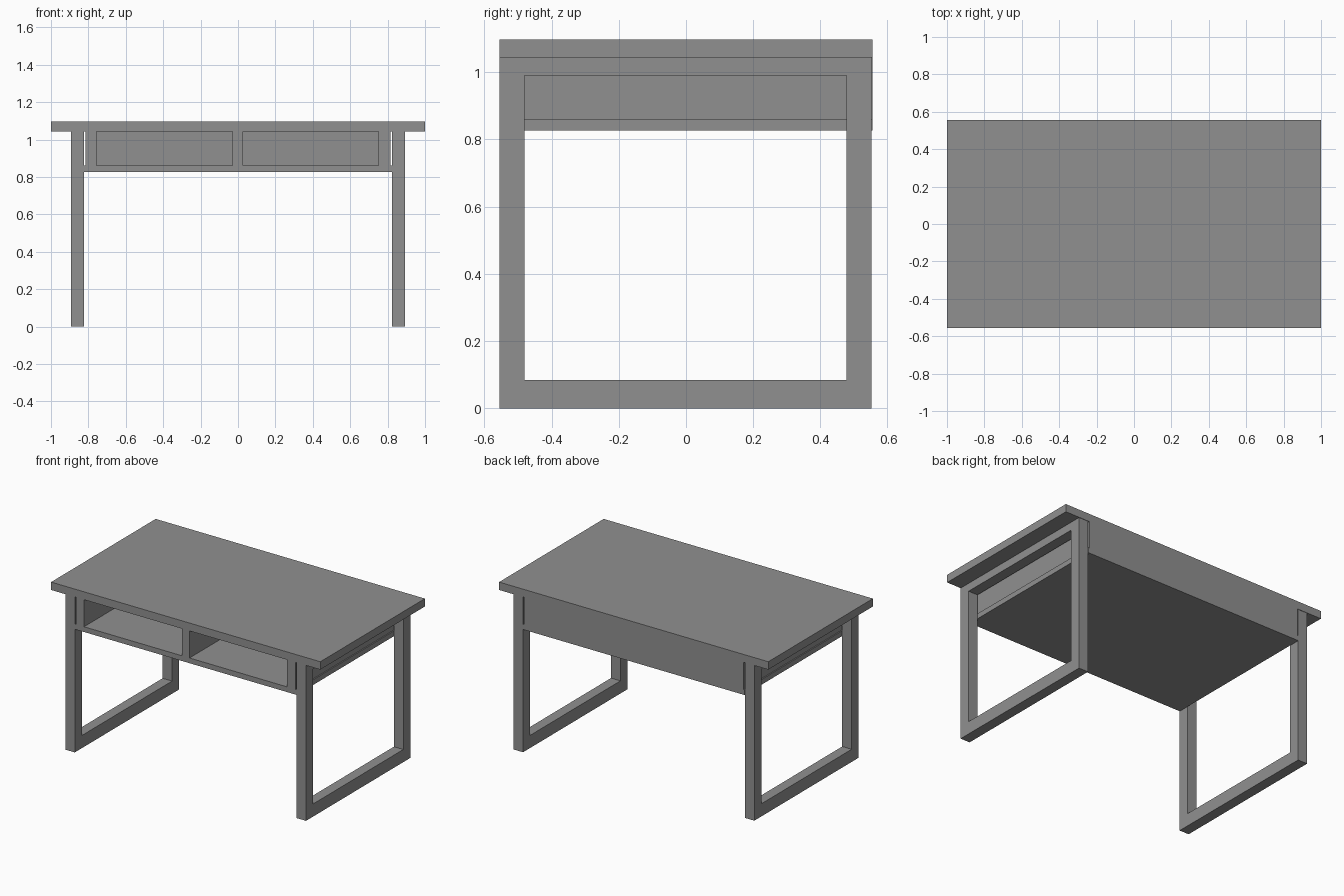
import bpy
import bmesh
from mathutils import Vector

cube = bpy.data.objects.get("Cube")
if cube:
    bpy.data.objects.remove(cube, do_unlink=True)

GREY = (0.28, 0.28, 0.28, 1)
grey = bpy.data.materials.new("plain grey")
grey.use_nodes = True
grey.diffuse_color = GREY
grey.node_tree.nodes["Principled BSDF"].inputs["Base Color"].default_value = GREY


def finish(name, bm):
    mesh = bpy.data.meshes.new(name)
    bmesh.ops.recalc_face_normals(bm, faces=bm.faces)
    bm.to_mesh(mesh)
    bm.free()
    mesh.materials.append(grey)
    obj = bpy.data.objects.new(name, mesh)
    bpy.context.collection.objects.link(obj)
    return obj


def board(name, x, y, z):
    """Box given by its (low, high) range on each axis."""
    bm = bmesh.new()
    bmesh.ops.create_cube(bm, size=1)
    for v in bm.verts:
        v.co = Vector([(lo + hi) / 2 + c * (hi - lo)
                       for c, (lo, hi) in zip(v.co, (x, y, z))])
    return finish(name, bm)


def leg_frame(name, x):
    """Closed rectangular frame standing in the y-z plane."""
    outer = [(-0.555, 0), (0.552, 0), (0.552, TOP), (-0.555, TOP)]
    inner = [(-0.481, 0.085), (0.477, 0.085), (0.477, 0.99), (-0.481, 0.99)]
    bm = bmesh.new()
    rings = [[bm.verts.new((x[0], y, z)) for y, z in ring] for ring in (outer, inner)]
    faces = []
    for i in range(4):
        j = (i + 1) % 4
        faces.append(bm.faces.new((rings[0][i], rings[0][j], rings[1][j], rings[1][i])))
    side = bmesh.ops.extrude_face_region(bm, geom=faces, use_keep_orig=True)
    moved = [g for g in side["geom"] if isinstance(g, bmesh.types.BMVert)]
    bmesh.ops.translate(bm, verts=moved, vec=(x[1] - x[0], 0, 0))
    return finish(name, bm)


TOP = 1.044      # underside of the desktop
SHELF = 0.861    # floor of the open compartments
DEPTH = (-0.553, 0.555)

# Desktop and compartment floor
board("desktop", (-1, 1), (-0.555, 0.555), (TOP, 1.097))
board("compartment_floor", (-0.823, 0.823), DEPTH, (0.826, SHELF))

# Upright panels around the two open compartments
board("right_panel", (-0.815, -0.757), DEPTH, (SHELF, TOP))
board("divider", (-0.03, 0.027), DEPTH, (SHELF, TOP))
board("left_panel", (0.752, 0.815), DEPTH, (SHELF, TOP))
board("back_panel", (-0.815, 0.815), (0.52, 0.555), (SHELF, TOP))

# Leg frames
leg_frame("right_leg_frame", (-0.894, -0.824))
leg_frame("left_leg_frame", (0.824, 0.894))
